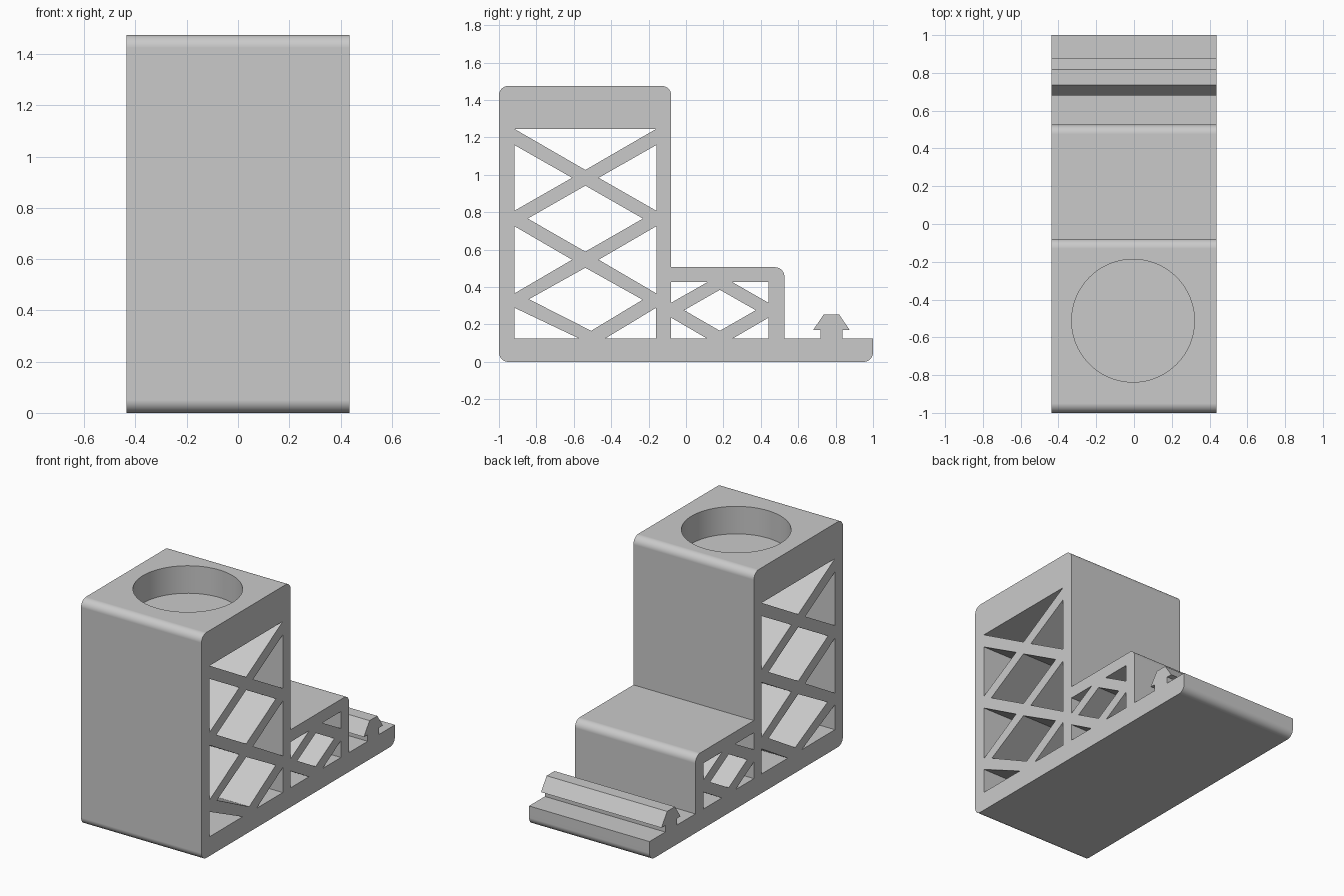
import bpy, bmesh
from math import pi, sin, cos
from mathutils import Vector

if "Cube" in bpy.data.objects:
    bpy.data.objects.remove(bpy.data.objects["Cube"], do_unlink=True)

HALF = 0.436            # half width of the extrusion
ROUND = 0.05            # fillet radius of the outer corners
FLOOR = 0.126           # top of the base plate

grey = bpy.data.materials.new("plain grey")
grey.use_nodes = True
colour = (0.59, 0.59, 0.59, 1)
grey.diffuse_color = colour
grey.node_tree.nodes["Principled BSDF"].inputs["Base Color"].default_value = colour


def fillet(before, corner, after, radius, steps=10):
    """Arc points that round one right-angled corner."""
    a = (before - corner).normalized() * radius
    b = (after - corner).normalized() * radius
    angles = [pi / 2 * i / steps for i in range(steps + 1)]
    return [corner + a * (1 - sin(t)) + b * (1 - cos(t)) for t in angles]


def rounded(outline, corners):
    """Round the listed corners of an outline of (y, z) points."""
    pts = [Vector(p) for p in outline]
    result = []
    for i, p in enumerate(pts):
        if i in corners:
            result += fillet(pts[i - 1], p, pts[(i + 1) % len(pts)], ROUND)
        else:
            result.append(p)
    return result


def prisms(name, outlines, half):
    """Extrude side outlines across x into one object."""
    bm = bmesh.new()
    for outline in outlines:
        face = bm.faces.new([bm.verts.new((-half, y, z)) for y, z in outline])
        made = bmesh.ops.extrude_face_region(bm, geom=[face])["geom"]
        verts = [v for v in made if isinstance(v, bmesh.types.BMVert)]
        bmesh.ops.translate(bm, verts=verts, vec=(2 * half, 0, 0))
    bmesh.ops.recalc_face_normals(bm, faces=bm.faces)
    mesh = bpy.data.meshes.new(name)
    bm.to_mesh(mesh)
    bm.free()
    mesh.materials.append(grey)
    obj = bpy.data.objects.new(name, mesh)
    bpy.context.collection.objects.link(obj)
    return obj


def both_sides(shapes, axis):
    """The shapes together with their mirror images about y = axis."""
    return shapes + [[(2 * axis - y, z) for y, z in s] for s in shapes]


def cut(target, cutter):
    """Subtract the cutter from the target, then discard it."""
    mod = target.modifiers.new("cut", "BOOLEAN")
    mod.operation = "DIFFERENCE"
    mod.solver = "EXACT"
    mod.object = cutter
    bpy.context.view_layer.objects.active = target
    bpy.ops.object.modifier_apply(modifier=mod.name)
    bpy.data.objects.remove(cutter, do_unlink=True)


# Stepped body with base plate and snap rail
tower, step, top, shelf = -0.079, 0.526, 1.475, 0.506
body_outline = rounded([
    (-1, 0), (1, 0), (1, FLOOR),
    (0.837, FLOOR), (0.837, 0.169), (0.876, 0.169), (0.818, 0.254),
    (0.737, 0.254), (0.679, 0.169), (0.718, 0.169), (0.718, FLOOR),
    (step, FLOOR), (step, shelf), (tower, shelf), (tower, top), (-1, top),
], {0, 1, 12, 14, 15})
body = prisms("holder_body", [body_outline], HALF)

# Truss openings in the tower
mid, wall = -0.538, -0.917
tower_holes = both_sides([
    [(wall, 1.159), (wall, 0.808), (-0.609, 0.984)],
    [(wall, 0.725), (wall, 0.366), (-0.609, 0.546)],
], mid) + [
    [(wall, 1.245), (-0.16, 1.245), (mid, 1.026)],
    [(mid, 0.942), (-0.23, 0.766), (mid, 0.589), (-0.846, 0.766)],
    [(mid, 0.503), (-0.232, 0.332), (-0.507, 0.166), (-0.84, 0.335)],
    [(wall, 0.289), (wall, FLOOR), (-0.574, FLOOR)],
    [(-0.16, 0.289), (-0.16, FLOOR), (-0.43, FLOOR)],
]

# Truss openings under the shelf
mid = 0.181
step_holes = both_sides([
    [(tower, 0.426), (0.114, 0.426), (tower, 0.316)],
    [(tower, 0.236), (tower, FLOOR), (0.11, FLOOR)],
], mid) + [[(mid, 0.385), (0.373, 0.276), (mid, 0.166), (-0.01, 0.276)]]
cut(body, prisms("truss_cutter", tower_holes + step_holes, 1))

# Round cup recess in the tower top
bpy.ops.mesh.primitive_cylinder_add(vertices=96, radius=0.325, depth=0.4,
                                    location=(-0.005, -0.512, 1.495))
cup = bpy.context.object
cup.name = "cup_cutter"
cup.data.materials.append(grey)
cut(body, cup)

# Smooth fillets, crisp edges
bpy.ops.object.select_all(action="DESELECT")
body.select_set(True)
bpy.context.view_layer.objects.active = body
bpy.ops.object.shade_smooth_by_angle(angle=pi / 6)
normals = body.modifiers.new("flat_faces", "WEIGHTED_NORMAL")
normals.keep_sharp = True
